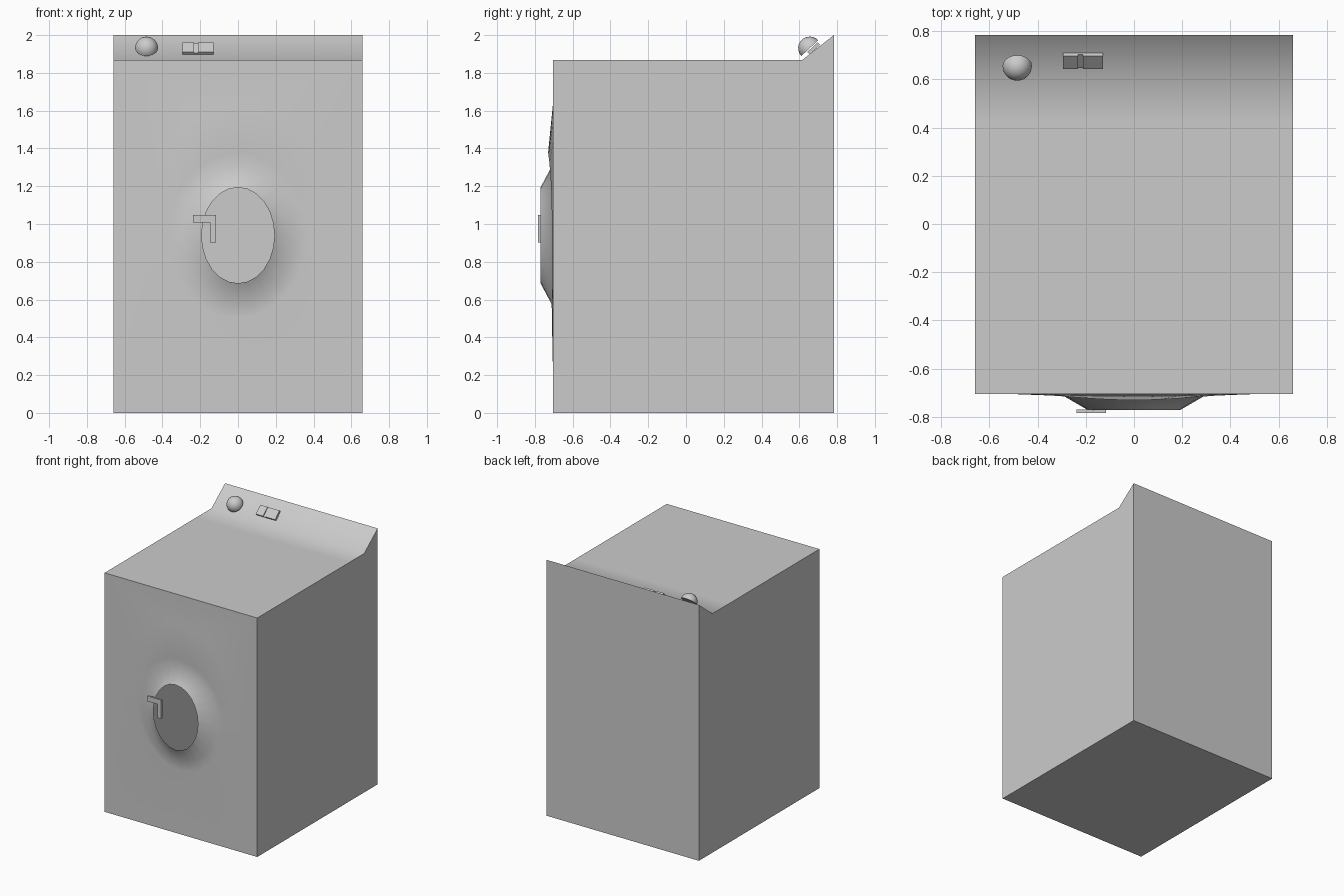
import bpy, bmesh, math
from mathutils import Matrix, Vector

if "Cube" in bpy.data.objects:
    bpy.data.objects.remove(bpy.data.objects["Cube"])

FRONT, BACK, HALF_W = -0.705, 0.783, 0.66
DOOR_Z, SEG = 0.94, 24
TILT = math.radians(43)


def finish(name, bm, smooth=True):
    bmesh.ops.recalc_face_normals(bm, faces=bm.faces)
    mesh = bpy.data.meshes.new(name)
    bm.to_mesh(mesh)
    bm.free()
    ob = bpy.data.objects.new(name, mesh)
    bpy.context.collection.objects.link(ob)
    if smooth:
        bpy.ops.object.select_all(action='DESELECT')
        ob.select_set(True)
        bpy.context.view_layer.objects.active = ob
        bpy.ops.object.shade_smooth_by_angle(angle=math.radians(45))
    return ob


def prism(bm, points, depth):
    """Extrude a closed planar outline; returns its vertices."""
    face = bm.faces.new([bm.verts.new(p) for p in points])
    ext = bmesh.ops.extrude_face_region(bm, geom=[face])['geom']
    bmesh.ops.translate(bm, vec=depth,
                        verts=[g for g in ext if isinstance(g, bmesh.types.BMVert)])


def ellipse(bm, rx, rz, y):
    """Ring of vertices around the door; y is a function of the angle."""
    ring = []
    for i in range(SEG):
        a = 2 * math.pi * i / SEG
        ring.append(bm.verts.new((rx * math.cos(a), y(a), DOOR_Z + rz * math.sin(a))))
    return ring


# Cabinet: side profile with sloped control panel, extruded across the width
bm = bmesh.new()
profile = [(FRONT, 0), (BACK, 0), (BACK, 2.0), (0.615, 1.868), (0.42, 1.868), (FRONT, 1.868)]
prism(bm, [(-HALF_W, y, z) for y, z in profile], (2 * HALF_W, 0, 0))
front = next(f for f in bm.faces if all(abs(v.co.y - FRONT) < 1e-4 for v in f.verts))
border = list(front.edges)
bmesh.ops.delete(bm, geom=[front], context='FACES_ONLY')


# Door surround: shallow swelling, tallest above the door, then the open conical rim
def swell(a):
    return FRONT - 0.005 - 0.02 * max(0, math.sin(a)) ** 3


rings = [ellipse(bm, 0.50, 0.69, lambda a: FRONT),
         ellipse(bm, 0.37, 0.44, swell),
         ellipse(bm, 0.295, 0.365, lambda a: FRONT - 0.006),
         ellipse(bm, 0.193, 0.254, lambda a: -0.77)]
for outer, inner in zip(rings, rings[1:]):
    for i in range(SEG):
        j = (i + 1) % SEG
        bm.faces.new((outer[i], outer[j], inner[j], inner[i]))
loop = [bm.edges.get((rings[0][i], rings[0][(i + 1) % SEG])) for i in range(SEG)]
bmesh.ops.triangle_fill(bm, edges=border + loop, use_beauty=True, normal=(0, -1, 0))
finish("cabinet", bm)

# Door handle: flat L-shaped plate
bm = bmesh.new()
outline = [(-0.238, 1.048), (-0.116, 1.048), (-0.116, 0.902),
           (-0.148, 0.902), (-0.148, 1.008), (-0.238, 1.008)]
prism(bm, [(x, -0.783, z) for x, z in outline], (0, 0.014, 0))
finish("door_handle", bm, smooth=False)

# Control knob: half sphere tilted with the control panel
bm = bmesh.new()
bmesh.ops.create_uvsphere(bm, u_segments=20, v_segments=12, radius=0.061)
cut = bmesh.ops.bisect_plane(bm, geom=bm.verts[:] + bm.edges[:] + bm.faces[:], dist=1e-4,
                             plane_co=(0, 0, 0), plane_no=(0, 0, 1), clear_inner=True)
bmesh.ops.holes_fill(bm, edges=[e for e in bm.edges if e.is_boundary])
knob = finish("control_knob", bm)
knob.matrix_world = Matrix.Translation((-0.484, 0.655, 1.931)) @ Matrix.Rotation(TILT, 4, 'X')

# Control buttons: two blocks joined by a thinner recessed strip
for name, x0, x1, thick in (("left_button", -0.295, -0.233, 0.018),
                            ("button_strip", -0.233, -0.212, 0.011),
                            ("right_button", -0.212, -0.129, 0.018)):
    bm = bmesh.new()
    bmesh.ops.create_cube(bm, size=1)
    bmesh.ops.scale(bm, vec=(x1 - x0, 0.075, thick), verts=bm.verts)
    bmesh.ops.translate(bm, vec=(0, 0, thick / 2), verts=bm.verts)
    ob = finish(name, bm, smooth=False)
    base = Vector(((x0 + x1) / 2, 0.682, 1.923))
    ob.matrix_world = Matrix.Translation(base) @ Matrix.Rotation(TILT, 4, 'X')
